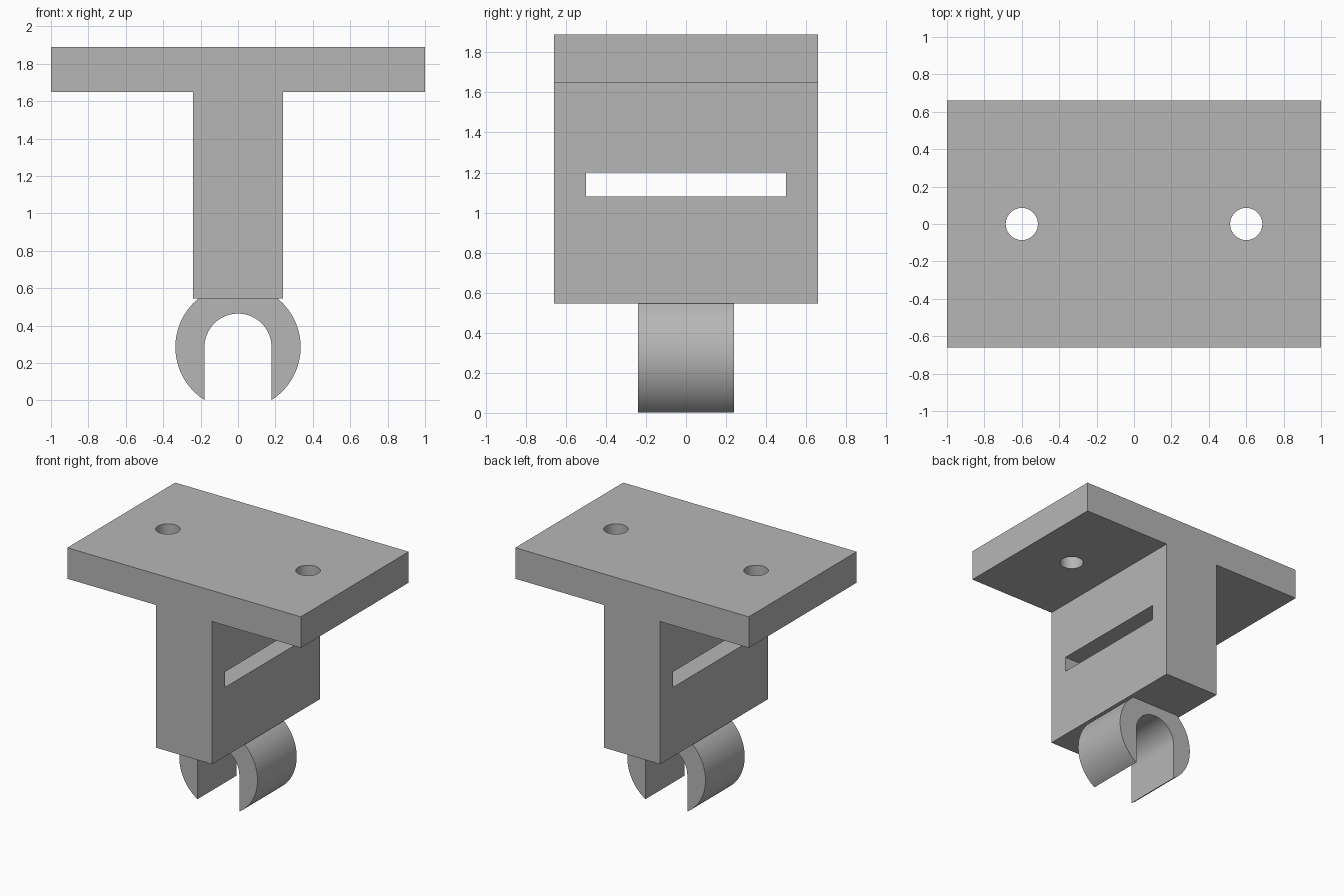
import bpy, bmesh
from math import sin, cos, pi, radians, asin, acos
from mathutils import Matrix

if "Cube" in bpy.data.objects:
    bpy.data.objects.remove(bpy.data.objects["Cube"])

grey = bpy.data.materials.new("plain grey")
grey.use_nodes = True
colour = (0.47, 0.47, 0.47, 1)
grey.diffuse_color = colour
grey.node_tree.nodes["Principled BSDF"].inputs["Base Color"].default_value = colour


def add_object(name, bm):
    bmesh.ops.recalc_face_normals(bm, faces=bm.faces)
    mesh = bpy.data.meshes.new(name)
    bm.to_mesh(mesh)
    bm.free()
    mesh.materials.append(grey)
    ob = bpy.data.objects.new(name, mesh)
    bpy.context.collection.objects.link(ob)
    return ob


def extrude_profile(name, points, half_depth):
    """Extrude an x-z outline along y, centred on y = 0."""
    bm = bmesh.new()
    face = bm.faces.new([bm.verts.new((x, -half_depth, z)) for x, z in points])
    grown = bmesh.ops.extrude_face_region(bm, geom=[face])["geom"]
    verts = [g for g in grown if isinstance(g, bmesh.types.BMVert)]
    bmesh.ops.translate(bm, verts=verts, vec=(0, 2 * half_depth, 0))
    return add_object(name, bm)


def arc(radius, centre_z, start, end, steps):
    angles = [start + (end - start) * i / steps for i in range(steps + 1)]
    return [(radius * cos(a), centre_z + radius * sin(a)) for a in angles]


def cut(ob, cutter):
    mod = ob.modifiers.new("cut", 'BOOLEAN')
    mod.operation = 'DIFFERENCE'
    mod.solver = 'EXACT'
    mod.object = cutter
    bpy.context.view_layer.objects.active = ob
    bpy.ops.object.modifier_apply(modifier=mod.name)
    bpy.data.objects.remove(cutter)


def smooth(ob):
    bpy.ops.object.select_all(action='DESELECT')
    ob.select_set(True)
    bpy.context.view_layer.objects.active = ob
    bpy.ops.object.shade_smooth_by_angle(angle=radians(30))


# T-shaped bracket: mounting plate and upright block
base, under, top = 0.545, 1.65, 1.89
half = [(0.24, base), (0.24, under), (1, under), (1, top)]
bracket = extrude_profile("bracket", half + [(-x, z) for x, z in reversed(half)], 0.66)

# Screw holes through the plate
for x in (-0.6, 0.6):
    bm = bmesh.new()
    bmesh.ops.create_cone(bm, cap_ends=True, segments=48, radius1=0.086, radius2=0.086,
                          depth=0.5, matrix=Matrix.Translation((x, 0, 1.77)))
    cut(bracket, add_object("hole_cutter", bm))

# Strap slot through the upright
bm = bmesh.new()
bmesh.ops.create_cube(bm, size=1, matrix=Matrix.Translation((0, 0, 1.14))
                      @ Matrix.Diagonal((1, 1, 0.12, 1)))
cut(bracket, add_object("slot_cutter", bm))
smooth(bracket)

# Open snap clip: round outside, arched slot inside, flat where it meets the block
outer, inner, centre = 0.335, 0.179, 0.285
tip = -acos(inner / outer)
shoulder = asin((base - centre) / outer)
right = arc(outer, centre, tip, shoulder, 32)
left = [(-x, z) for x, z in reversed(right)]
clip = extrude_profile("clip", right + left + arc(inner, centre, pi, 0, 40), 0.24)
smooth(clip)
